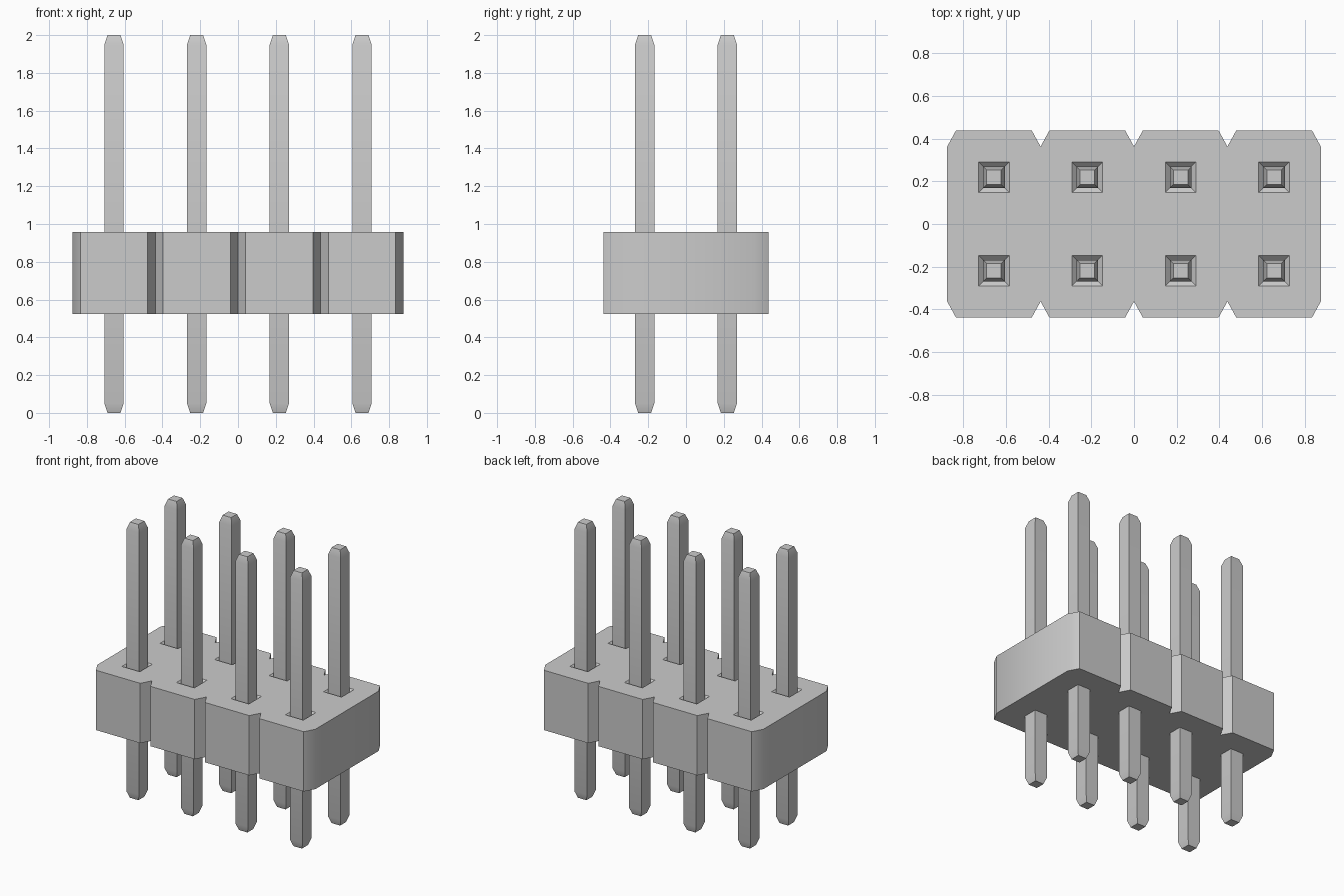
import bpy, bmesh

if "Cube" in bpy.data.objects:
    bpy.data.objects.remove(bpy.data.objects["Cube"], do_unlink=True)

PITCH = 0.4375
BOTTOM, TOP = 0.523, 0.957
HALF_Y = PITCH
NOTCH_W, NOTCH_D = 0.041, 0.075

grey = bpy.data.materials.new("plain grey")
grey.use_nodes = True
colour = (0.6, 0.6, 0.6, 1)
grey.diffuse_color = colour
grey.node_tree.nodes["Principled BSDF"].inputs["Base Color"].default_value = colour


def loft(name, rings):
    """Closed solid through matching rings of points, bottom to top."""
    bm = bmesh.new()
    loops = [[bm.verts.new(p) for p in ring] for ring in rings]
    n = len(loops[0])
    for low, high in zip(loops, loops[1:]):
        for i in range(n):
            j = (i + 1) % n
            bm.faces.new((low[i], low[j], high[j], high[i]))
    bm.faces.new(loops[0][::-1])
    bm.faces.new(loops[-1])
    bmesh.ops.recalc_face_normals(bm, faces=bm.faces)
    mesh = bpy.data.meshes.new(name)
    bm.to_mesh(mesh)
    bm.free()
    mesh.materials.append(grey)
    obj = bpy.data.objects.new(name, mesh)
    bpy.context.collection.objects.link(obj)
    return obj


def square(x, y, half, z):
    return [(x + sx * half, y + sy * half, z)
            for sx, sy in ((-1, -1), (1, -1), (1, 1), (-1, 1))]


def activate(obj):
    bpy.ops.object.select_all(action="DESELECT")
    obj.select_set(True)
    bpy.context.view_layer.objects.active = obj


def smooth(obj):
    activate(obj)
    bpy.ops.object.shade_smooth_by_angle()


# Housing outline: four chamfered cells along each long side
front = []
for i in range(4):
    left = (i - 2) * PITCH
    right = left + PITCH
    front += [(left, -HALF_Y + NOTCH_D), (left + NOTCH_W, -HALF_Y),
              (right - NOTCH_W, -HALF_Y)]
front.append((2 * PITCH, -HALF_Y + NOTCH_D))
outline = front + [(-x, -y) for x, y in front]
housing = loft("housing", [[(x, y, z) for x, y in outline] for z in (BOTTOM, TOP)])

# Pins with tapered tips, each in a shallow tapered recess
for row, y in (("front", -PITCH / 2), ("back", PITCH / 2)):
    for i in range(4):
        x = (i - 1.5) * PITCH
        pin = loft(f"{row}_pin_{i + 1}", [
            square(x, y, half, z) for half, z in
            ((0.034, 0), (0.051, 0.05), (0.051, 1.95), (0.034, 2))])
        smooth(pin)

        cutter = loft("recess_cutter", [
            square(x, y, 0.05, TOP - 0.022), square(x, y, 0.094, TOP + 0.022)])
        cutter.hide_render = True
        activate(housing)
        cut = housing.modifiers.new("recess", "BOOLEAN")
        cut.operation = "DIFFERENCE"
        cut.solver = "EXACT"
        cut.object = cutter
        bpy.ops.object.modifier_apply(modifier=cut.name)
        bpy.data.objects.remove(cutter, do_unlink=True)

smooth(housing)
